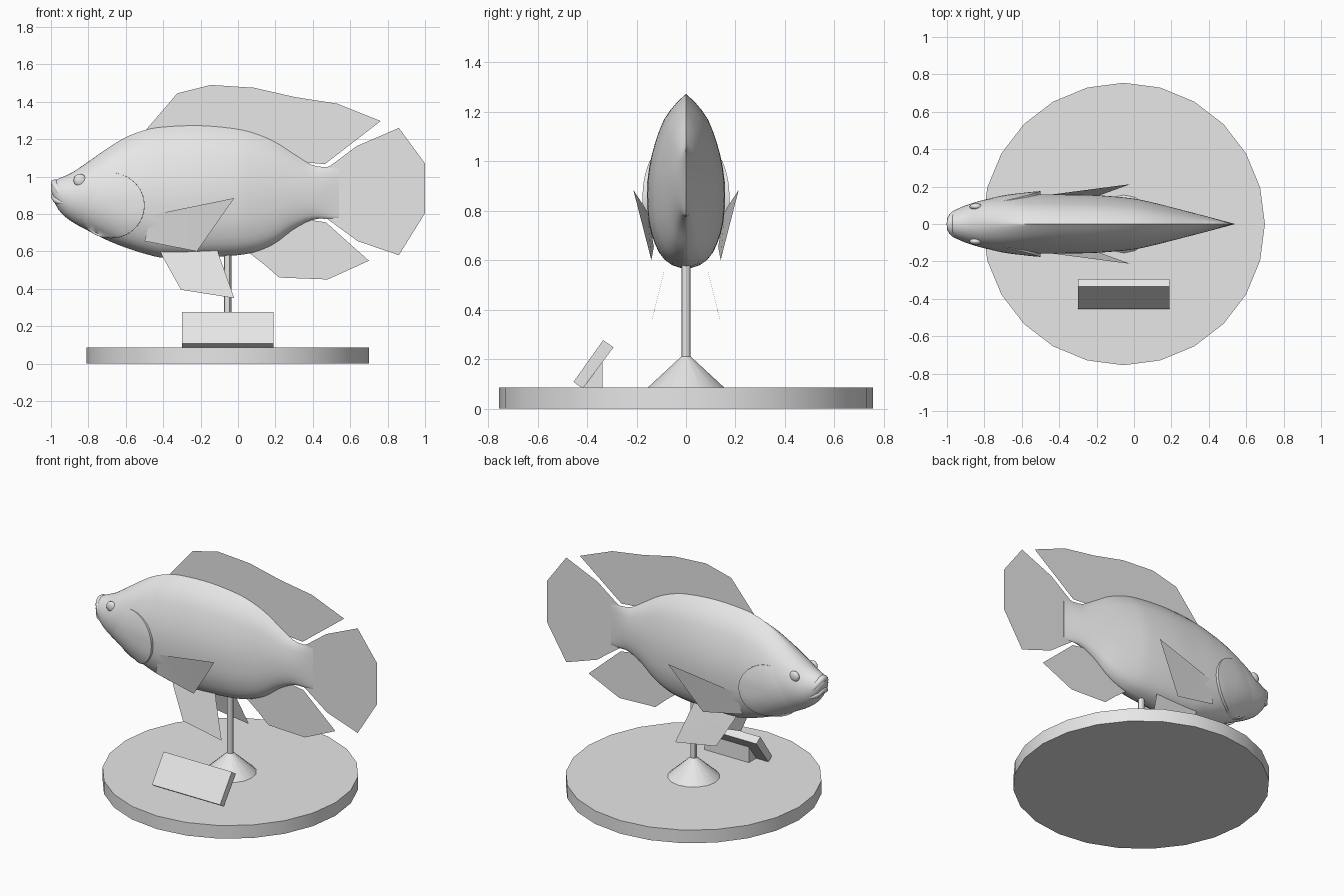
import bpy, bmesh, math
from mathutils import Matrix

if "Cube" in bpy.data.objects:
    bpy.data.objects.remove(bpy.data.objects["Cube"])

grey = bpy.data.materials.new("plain_grey")
grey.diffuse_color = (0.8, 0.8, 0.8, 1)
grey.use_nodes = True
grey.node_tree.nodes["Principled BSDF"].inputs["Base Color"].default_value = grey.diffuse_color


def finish(name, bm, angle=30, fix=True):
    if fix:
        bmesh.ops.recalc_face_normals(bm, faces=bm.faces)
    me = bpy.data.meshes.new(name)
    bm.to_mesh(me)
    bm.free()
    me.materials.append(grey)
    for p in me.polygons:
        p.use_smooth = True
    me.set_sharp_from_angle(angle=math.radians(angle))
    ob = bpy.data.objects.new(name, me)
    bpy.context.collection.objects.link(ob)
    return ob


def curve(table, x):
    """Smooth interpolation through (x, value) pairs."""
    n = len(table)
    x = min(max(x, table[0][0]), table[-1][0])
    i = next((k for k in range(n - 2) if x <= table[k + 1][0]), n - 2)

    def slope(k):
        a, b = table[max(k - 1, 0)], table[min(k + 1, n - 1)]
        return (b[1] - a[1]) / (b[0] - a[0])
    (x0, v0), (x1, v1) = table[i], table[i + 1]
    h = x1 - x0
    s = (x - x0) / h
    return ((2*s**3 - 3*s*s + 1) * v0 + (s**3 - 2*s*s + s) * h * slope(i)
            + (3*s*s - 2*s**3) * v1 + (s**3 - s*s) * h * slope(i + 1))


def cone(name, r1, r2, z0, z1, sides):
    bm = bmesh.new()
    bmesh.ops.create_cone(bm, cap_ends=True, segments=sides, radius1=r1, radius2=r2, depth=z1 - z0,
                          matrix=Matrix.Translation((-0.055, 0, (z0 + z1) / 2)))
    return finish(name, bm)


def prism(name, profile, x0, x1):
    bm = bmesh.new()
    a = [bm.verts.new((x0, y, z)) for y, z in profile]
    b = [bm.verts.new((x1, y, z)) for y, z in profile]
    bm.faces.new(a)
    bm.faces.new(b)
    for i in range(len(a)):
        j = (i + 1) % len(a)
        bm.faces.new((a[i], a[j], b[j], b[i]))
    return finish(name, bm)


def sheet(name, pts):
    bm = bmesh.new()
    bm.faces.new([bm.verts.new(p) for p in pts])
    bmesh.ops.triangulate(bm, faces=bm.faces[:])
    return finish(name, bm, fix=False)


# Stand: disc, cone foot, rod
cone("base_disc", 0.755, 0.755, 0, 0.085, 24)
cone("stand_foot", 0.155, 0.02, 0.085, 0.21, 16)
cone("stand_rod", 0.019, 0.019, 0.19, 0.62, 12)

# Tilted plaque and its wedge support
prism("plaque", [(-0.455, 0.108), (-0.335, 0.277), (-0.293, 0.248), (-0.415, 0.085), (-0.425, 0.087)], -0.3, 0.19)
prism("plaque_support", [(-0.414, 0.086), (-0.338, 0.188), (-0.338, 0.086)], -0.215, 0.105)

# Body outline along x
TOP = [(-1, .955), (-.985, .975), (-.95, .993), (-.89, 1.02), (-.8, 1.08), (-.7, 1.15), (-.6, 1.21), (-.5, 1.248),
       (-.4, 1.265), (-.2, 1.272), (0, 1.253), (.1, 1.227), (.2, 1.184), (.3, 1.12), (.4, 1.06), (.48, 1.05), (.54, 1.04)]
BOTTOM = [(-1, .925), (-.985, .87), (-.95, .81), (-.89, .76), (-.8, .71), (-.7, .66), (-.6, .62), (-.5, .588),
          (-.4, .566), (-.2, .568), (0, .58), (.1, .6), (.2, .645), (.3, .72), (.4, .77), (.48, .775), (.54, .78)]
WIDTH = [(-1, .03), (-.985, .055), (-.95, .078), (-.89, .103), (-.8, .13), (-.7, .148), (-.6, .155), (-.5, .158),
         (-.4, .158), (-.2, .154), (0, .136), (.1, .115), (.2, .09), (.3, .064), (.4, .038), (.5, .011), (.54, .001)]
# Cross-section: ridge at the top, round belly
SECTION = [(0, 0), (.05, .24), (.1, .43), (.16, .6), (.32, .85), (.46, .97), (.56, 1), (.74, .95),
           (.88, .75), (.95, .53), (.985, .28), (1, 0)]


def half_width(x, t):
    head = min(max((-x - 0.55) / 0.3, 0), 1)
    round_part = math.sqrt(max(0, 1 - (2 * t - 1) ** 2))
    return curve(WIDTH, x) * (curve(SECTION, t) * (1 - head) + round_part * head)


bm = bmesh.new()
STEPS, N = 56, 20
rings = []
for i in range(STEPS + 1):
    u = i / STEPS
    x = -1 + 1.54 * (0.35 * u * u + 0.65 * u)
    top, low = curve(TOP, x), curve(BOTTOM, x)
    ring = []
    for k in range(2 * N):
        t = (1 - math.cos(math.pi * k / N)) / 2
        side = -1 if k < N else 1
        ring.append(bm.verts.new((x, side * half_width(x, t), top + (low - top) * t)))
    rings.append(ring)
for a, b in zip(rings, rings[1:]):
    for k in range(2 * N):
        j = (k + 1) % (2 * N)
        bm.faces.new((a[k], a[j], b[j], b[k]))
bm.faces.new(rings[0])
bm.faces.new(rings[-1])
finish("fish_body", bm, 50)


def surface(x, z):
    top, low = curve(TOP, x), curve(BOTTOM, x)
    return half_width(x, min(max((top - z) / (top - low), 0.03), 0.97))


for side, label in ((-1, "right"), (1, "left")):
    # Gill cover: raised toward its rear edge, with a rim that dips into the body
    bm = bmesh.new()
    loops = []
    for r in (0.05, 0.25, 0.45, 0.65, 0.82, 0.94, 1.0, 1.005):
        loop = []
        for k in range(40):
            a = math.tau * k / 40
            x, z = -0.68 + 0.18 * r * math.cos(a), 0.845 + 0.175 * r * math.sin(a)
            lift = 0.018 * min(max(0.4 + 0.7 * r * (0.88 * math.cos(a) - 0.47 * math.sin(a)), -0.2), 1)
            y = surface(x, z) + (lift if r <= 1 else -0.012)
            loop.append(bm.verts.new((x, side * y, z)))
        loops.append(loop)
    bm.faces.new(loops[0])
    for a, b in zip(loops, loops[1:]):
        for k in range(40):
            j = (k + 1) % 40
            bm.faces.new((a[k], a[j], b[j], b[k]))
    finish("gill_cover_" + label, bm, 45)

    # Eye bump
    bm = bmesh.new()
    bmesh.ops.create_uvsphere(bm, u_segments=16, v_segments=10, radius=1)
    bmesh.ops.scale(bm, vec=(0.034, 0.018, 0.034), verts=bm.verts)
    bmesh.ops.translate(bm, vec=(-0.845, side * (surface(-0.845, 0.98) - 0.004), 0.98), verts=bm.verts)
    finish("eye_" + label, bm, 60)

    # Paired fins
    sheet("pectoral_fin_" + label, [(x, side * y, z) for x, y, z in (
        (-.5, .13, .655), (-.46, .155, .795), (-.02, .213, .885), (-.22, .14, .6))])
    sheet("pelvic_fin_" + label, [(x, side * y, z) for x, y, z in (
        (-.42, .075, .61), (-.405, .084, .575), (-.305, .128, .395), (-.02, .14, .35),
        (-.1, .084, .575), (-.11, .075, .61))])


# Lips: tapered bent tubes around the snout
def lip(name, pts, radius):
    cu = bpy.data.curves.new(name, 'CURVE')
    cu.dimensions = '3D'
    cu.bevel_depth = radius
    cu.bevel_resolution = 3
    sp = cu.splines.new('NURBS')
    sp.points.add(len(pts) - 1)
    for p, (x, y, z, r) in zip(sp.points, pts):
        p.co = (x, y, z, 1)
        p.radius = r
    sp.use_endpoint_u = True
    sp.order_u = 3
    cu.materials.append(grey)
    bpy.context.collection.objects.link(bpy.data.objects.new(name, cu))


lip("upper_lip", [(-.93, -.075, .875, .3), (-.965, -.06, .93, 1), (-.985, 0, .975, 1.1),
                  (-.965, .06, .93, 1), (-.93, .075, .875, .3)], 0.02)
lip("lower_lip", [(-.93, -.073, .86, .3), (-.965, -.055, .865, 1), (-.985, 0, .905, 1.1),
                  (-.965, .055, .865, 1), (-.93, .073, .86, .3)], 0.02)


# Fins on the centre line
def centre_fin(name, pts):
    sheet(name, [(x, 0, z) for x, z in pts])


centre_fin("dorsal_fin", [(-.5, 1.24), (-.325, 1.445), (-.145, 1.49), (.085, 1.475), (.305, 1.425), (.53, 1.39),
                          (.763, 1.297), (.465, 1.067), (.33, 1.078), (.25, 1.1), (0, 1.2), (-.3, 1.22), (-.48, 1.2)])
centre_fin("tail_fin", [(.4, 1.03), (.49, 1.055), (.635, 1.163), (.86, 1.26), (1, 1.07), (1, .805), (.86, .58),
                        (.64, .655), (.48, .772), (.4, .8)])
centre_fin("anal_fin", [(.05, .6), (.14, .53), (.22, .46), (.48, .45), (.7, .55), (.47, .755), (.345, .775),
                        (.25, .75), (.1, .65)])
